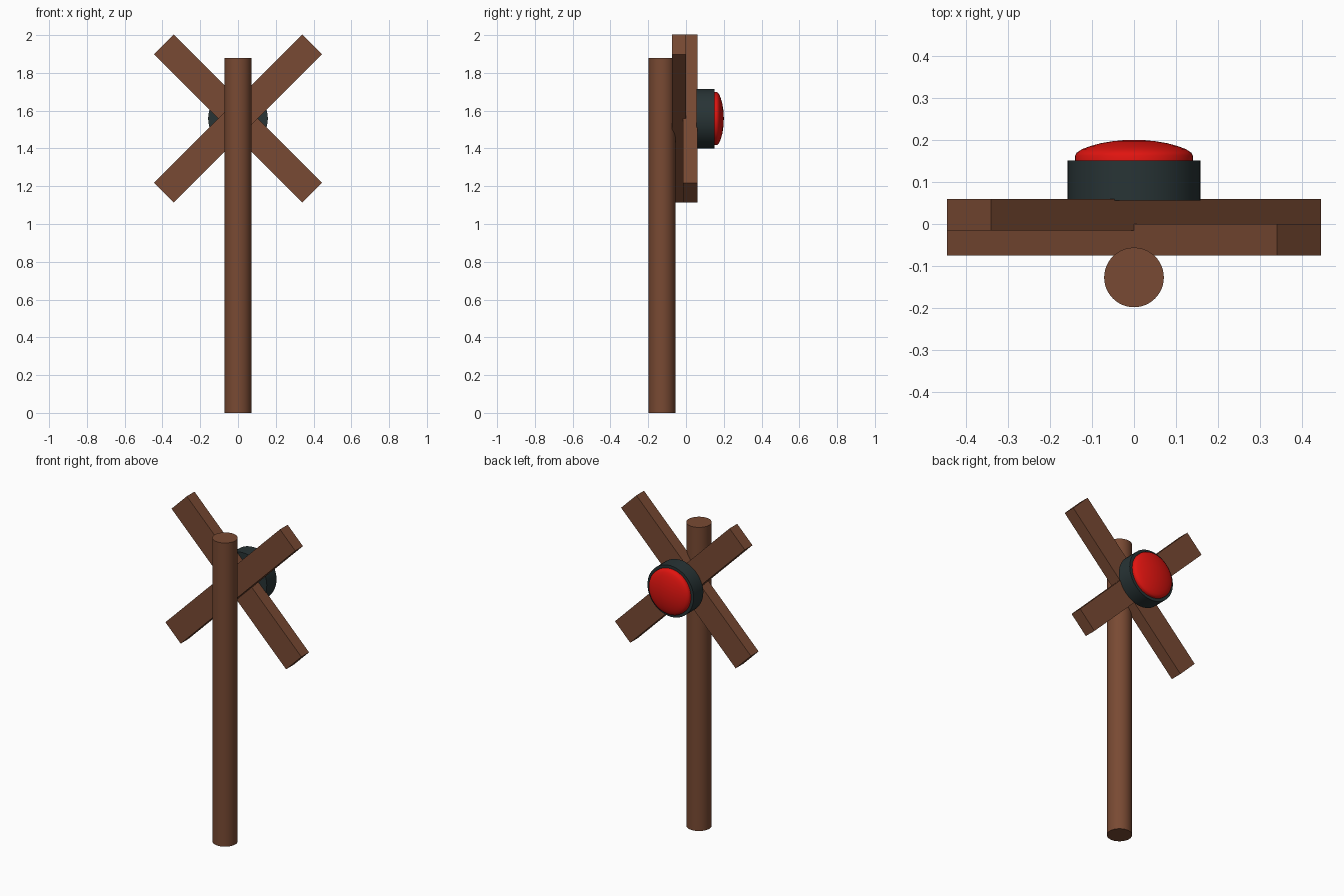
import bpy, math

if "Cube" in bpy.data.objects:
    bpy.data.objects.remove(bpy.data.objects["Cube"])

CENTRE_Z = 1.558


def material(name, rgb):
    m = bpy.data.materials.new(name)
    m.diffuse_color = (*rgb, 1)
    m.use_nodes = True
    m.node_tree.nodes["Principled BSDF"].inputs["Base Color"].default_value = m.diffuse_color
    return m


wood = material("wood", (0.19, 0.068, 0.033))
dark = material("dark_metal", (0.021, 0.034, 0.036))
red = material("red_lens", (0.75, 0.007, 0.005))


def finish(name, mat, smooth=True):
    ob = bpy.context.object
    ob.name = name
    ob.data.materials.append(mat)
    if smooth:
        bpy.ops.object.shade_smooth_by_angle(angle=math.radians(35))
    return ob


def cylinder(name, mat, radius, depth, loc, rot=(0, 0, 0)):
    bpy.ops.mesh.primitive_cylinder_add(vertices=48, radius=radius, depth=depth,
                                        location=loc, rotation=rot)
    return finish(name, mat)


def plank(name, y0, y1, angle):
    bpy.ops.mesh.primitive_cube_add(size=1, location=(0, (y0 + y1) / 2, CENTRE_Z),
                                    rotation=(0, math.radians(angle), 0))
    bpy.context.object.scale = (1.11, y1 - y0, 0.148)
    return finish(name, wood, False)


# Round post
cylinder("post", wood, 0.071, 1.88, (0, -0.127, 0.94))

# Crossed planks: the front one rises to the right, the rear one to the left
plank("front_plank", -0.075, 0.0, -45)
plank("rear_plank", -0.015, 0.06, 45)

# Lamp housing on the back
cylinder("lamp_housing", dark, 0.158, 0.095, (0, 0.1035, CENTRE_Z),
         (math.radians(90), 0, 0))

# Domed lens: lathed profile of (radius, y)
profile = [(0.14, 0.145), (0.14, 0.163), (0.136, 0.170), (0.124, 0.178),
           (0.105, 0.185), (0.08, 0.192), (0.05, 0.197), (0.025, 0.1995)]
n = 48
verts = [(r * math.cos(2 * math.pi * i / n), y, CENTRE_Z + r * math.sin(2 * math.pi * i / n))
         for r, y in profile for i in range(n)]
verts.append((0, 0.2, CENTRE_Z))
faces = [tuple(range(n))]
for k in range(len(profile) - 1):
    for i in range(n):
        j = (i + 1) % n
        faces.append((k * n + i, (k + 1) * n + i, (k + 1) * n + j, k * n + j))
last = (len(profile) - 1) * n
faces += [(last + i, len(verts) - 1, last + (i + 1) % n) for i in range(n)]
mesh = bpy.data.meshes.new("lamp_lens")
mesh.from_pydata(verts, [], faces)
lens = bpy.data.objects.new("lamp_lens", mesh)
bpy.context.collection.objects.link(lens)
bpy.ops.object.select_all(action='DESELECT')
lens.select_set(True)
bpy.context.view_layer.objects.active = lens
finish("lamp_lens", red)
